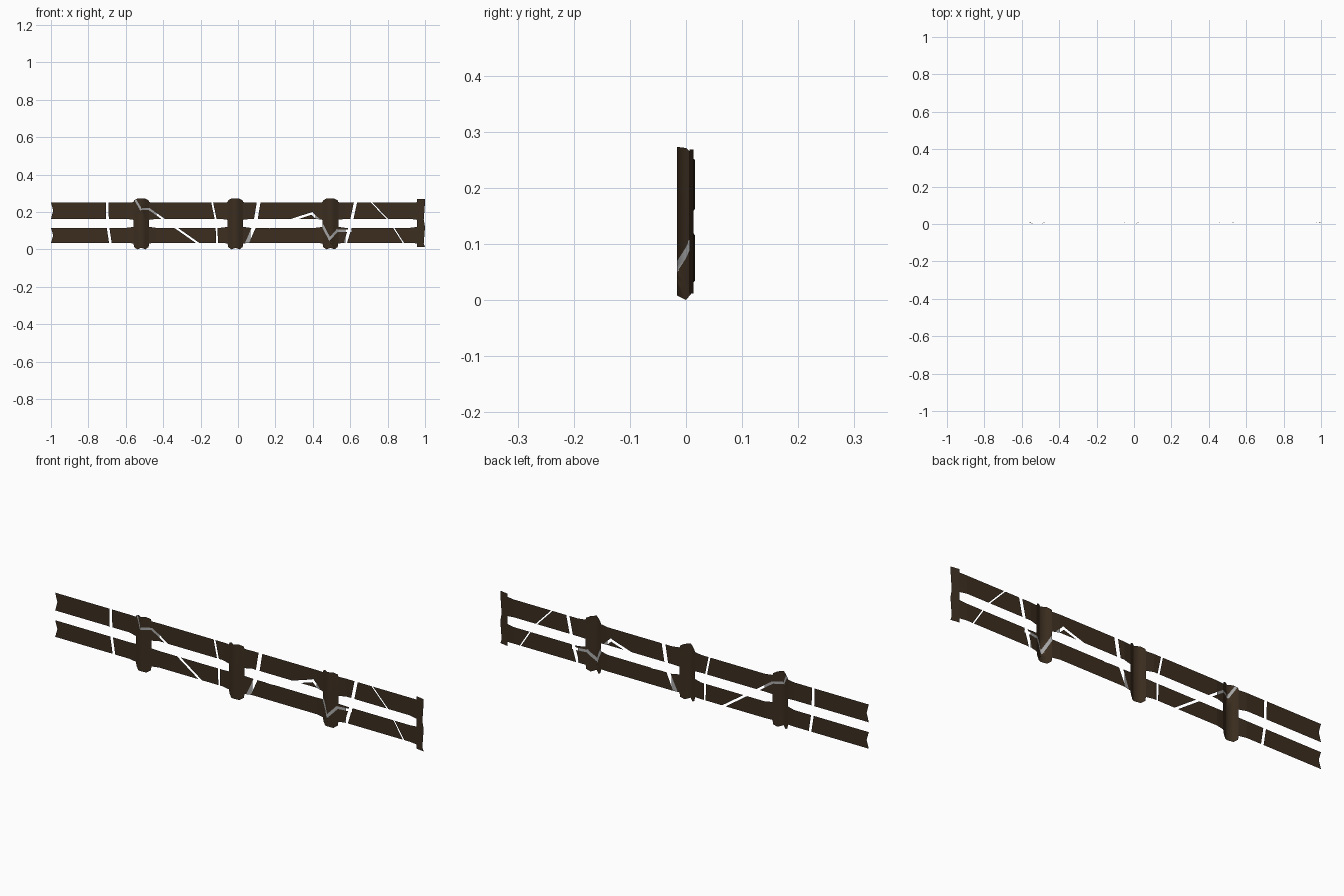
import bpy, bmesh
from mathutils import Vector

if "Cube" in bpy.data.objects:
    bpy.data.objects.remove(bpy.data.objects["Cube"])


def material(name, color):
    m = bpy.data.materials.new(name)
    m.diffuse_color = color
    m.use_nodes = True
    m.node_tree.nodes["Principled BSDF"].inputs["Base Color"].default_value = m.diffuse_color
    return m


wood = material("dark_wood", (0.045, 0.027, 0.014, 1))
pale = material("pale_crack", (0.4, 0.4, 0.4, 1))

BACK = 0.016                       # depth of the flat rail sheet
ROWS = [0.032, 0.12, 0.158, 0.252]  # lower and upper rail edges

# crack paths as (x, z) points, with their width
CRACKS = [
    ([(-.70, .26), (-.697, .13), (-.68, .02)], .014),
    ([(-.555, .275), (-.52, .215), (-.475, .215), (-.21, .03)], .011),
    ([(-.14, .26), (-.115, .14), (-.112, .02)], .010),
    ([(.112, .26), (.09, .13), (.04, .015)], .020),
    ([(.05, .125), (.17, .12), (.395, .192), (.44, .15),
      (.49, .055), (.53, .10), (.60, .10)], .013),
    ([(.63, .26), (.60, .12), (.57, .02)], .017),
    ([(.705, .26), (.81, .15), (.89, .025)], .006),
]


def cut_cracks(bm, keep):
    """Slice each crack segment into the sheet; open it or recolour it."""
    for path, width in CRACKS:
        for a, b in zip(path, path[1:]):
            p, q = Vector((a[0], 0, a[1])), Vector((b[0], 0, b[1]))
            along = (q - p).normalized()
            side = Vector((-along.z, 0, along.x))
            h = width / 2
            planes = [(p + side * h, side), (p - side * h, side),
                      (p - along * h, along), (q + along * h, along)]
            for co, no in planes:
                faces = []
                for f in bm.faces:
                    xs = [v.co.x for v in f.verts]
                    zs = [v.co.z for v in f.verts]
                    if (max(xs) > min(p.x, q.x) - h and min(xs) < max(p.x, q.x) + h
                            and max(zs) > min(p.z, q.z) - h
                            and min(zs) < max(p.z, q.z) + h):
                        faces.append(f)
                if not faces:
                    continue
                edges = list({e for f in faces for e in f.edges})
                verts = list({v for f in faces for v in f.verts})
                bmesh.ops.bisect_plane(bm, geom=faces + edges + verts, dist=1e-5,
                                       plane_co=co, plane_no=no)
            inside = []
            for f in bm.faces:
                d = f.calc_center_median() - p
                d.y = 0
                if abs(d.dot(side)) < h and -h < d.dot(along) < (q - p).length + h:
                    inside.append(f)
            if keep:
                for f in inside:
                    f.material_index = 1
            else:
                bmesh.ops.delete(bm, geom=inside, context='FACES')


def finish(bm, name, keep):
    cut_cracks(bm, keep)
    me = bpy.data.meshes.new(name)
    bm.to_mesh(me)
    bm.free()
    me.materials.append(wood)
    me.materials.append(pale)
    me.shade_smooth()
    ob = bpy.data.objects.new(name, me)
    bpy.context.collection.objects.link(ob)


def grid(bm, columns):
    """Join neighbouring columns of points into quads."""
    cols = [[bm.verts.new(c) for c in col] for col in columns]
    for a, b in zip(cols, cols[1:]):
        for i in range(len(a) - 1):
            bm.faces.new((a[i], b[i], b[i + 1], a[i + 1]))


def flare(bm, x_in, x_out, y_in):
    """Two tapering patches from the post's edge out to the rails."""
    for lo, hi in ((0, 1), (2, 3)):
        z0, z1 = ROWS[lo], ROWS[hi]
        inner = [(x_in, y_in, z0), (x_in, y_in, z1)]
        outer = [(x_out, BACK, z0 + (.002 if lo == 0 else .005)),
                 (x_out, BACK, z1 - (.005 if lo == 0 else .002))]
        grid(bm, [inner, outer] if x_in < x_out else [outer, inner])


# posts: creased V-shaped sheets with worn ends
SECTION = [(-.042, .010, .012, .262), (-.022, 0, 0, .271), (0, -.016, .008, .273),
           (.022, 0, 0, .271), (.042, .010, .012, .262)]
CENTERS = [("left", -.517), ("middle", -.014), ("right", .494)]
for label, cx in CENTERS:
    bm = bmesh.new()
    cols = []
    for dx, y, zb, zt in SECTION:
        col = []
        for i, z in enumerate([zb] + ROWS + [zt]):
            waist = .92 if i in (0, 5) and abs(dx) > .03 else 1
            col.append((cx + dx * waist, y, z))
        cols.append(col)
    grid(bm, cols)
    flare(bm, cx - .042, cx - .08, .010)
    flare(bm, cx + .042, cx + .08, .010)
    finish(bm, label + "_post", True)

# end post: only its outer edge, with a worn outline
bm = bmesh.new()
heights = [.012] + ROWS + [.268]
edge = [1.0, .993, 1.0, .993, 1.0, 1.0]
grid(bm, [[(.957, .013, z) for z in heights],
          [(x, .006, z) for x, z in zip(edge, heights)]])
flare(bm, .957, .92, .013)
finish(bm, "end_post", True)

# rails: flat sheets between the posts, opened by the cracks
spans = [(-1, -.597), (-.437, -.094), (.066, .414), (.574, .92)]
for name, z0, z1 in (("lower_rail", .034, .115), ("upper_rail", .163, .250)):
    bm = bmesh.new()
    for x0, x1 in spans:
        cols = []
        for i in range(5):
            x = x0 + (x1 - x0) * i / 4
            worn = .012 if x == -1 else 0   # notched left end
            cols.append([(x, BACK, z0), (x + worn, BACK, (z0 + z1) / 2), (x, BACK, z1)])
        grid(bm, cols)
    finish(bm, name, False)
